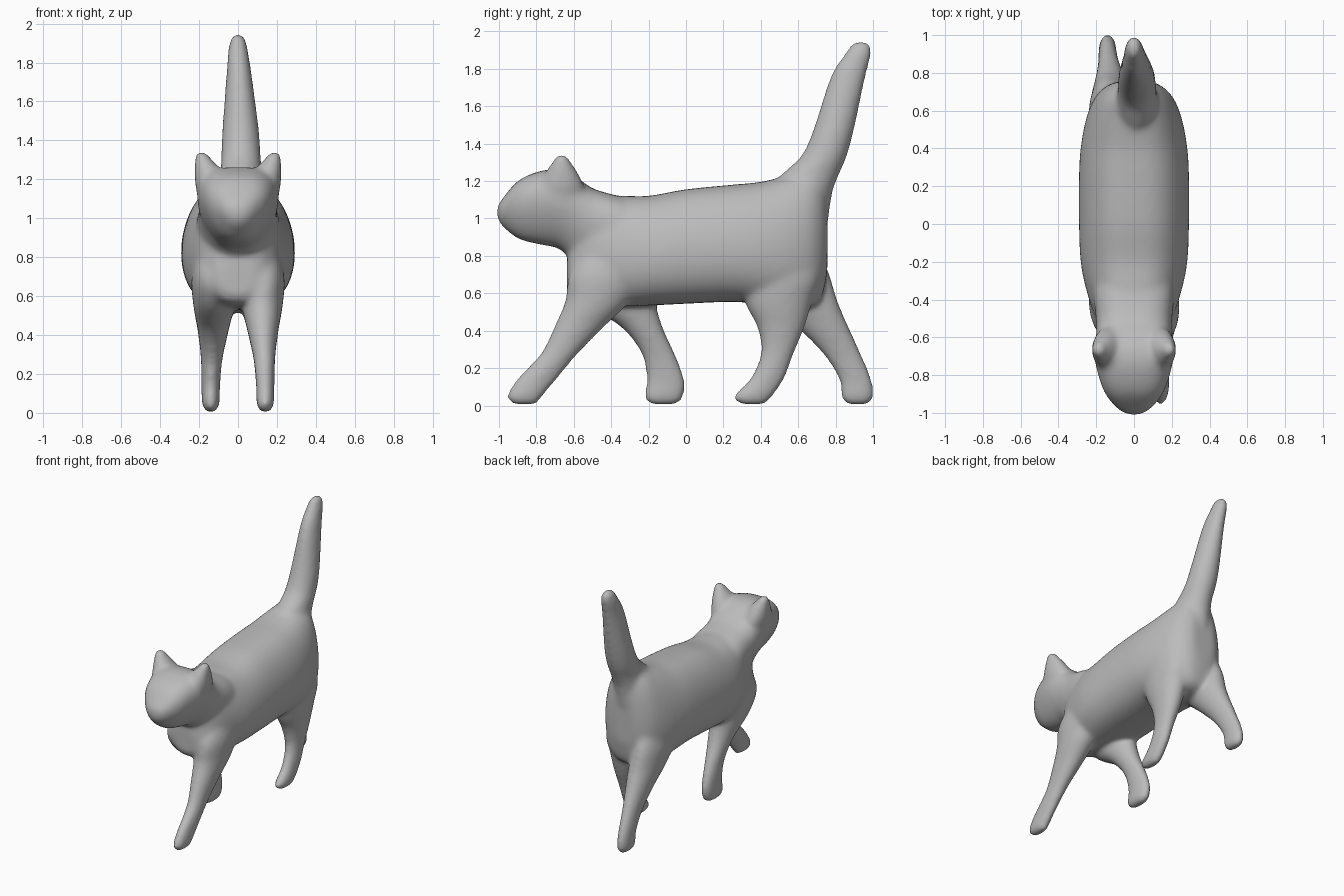
import bpy
import bmesh
from math import cos, sin, pi, copysign
from mathutils import Vector

SIDES, STEPS = 48, 6

cube = bpy.data.objects.get("Cube")
if cube:
    bpy.data.objects.remove(cube)


def spline(rows):
    """Smoothly interpolate rows of ring measurements (Catmull-Rom)."""
    pts = [Vector(r) for r in rows]
    out = []
    for i in range(len(pts) - 1):
        p, q = pts[i], pts[i + 1]
        before = pts[i - 1] if i else p
        after = pts[i + 2] if i + 2 < len(pts) else q
        for k in range(STEPS):
            t = k / STEPS
            m, n = (q - before) / 2, (after - p) / 2
            out.append(p + m * t + (3 * (q - p) - 2 * m - n) * t**2
                       + (2 * (p - q) + m + n) * t**3)
    return out + [pts[-1]]


def loft(bm, rows, axis, power=1.0, taper=0.0):
    """Closed tube of rounded rings stacked along y or z.
    Each row: position, x centre, x radius, other centre, other radius."""
    rings = []
    for pos, xc, xr, oc, orad in spline(rows):
        ring = []
        for k in range(SIDES):
            a = 2 * pi * k / SIDES
            c, s = cos(a), sin(a)
            x = xc + xr * copysign(abs(c) ** power, c) * (1 + taper * s)
            o = oc + orad * s
            ring.append(bm.verts.new((x, pos, o) if axis == "y" else (x, o, pos)))
        rings.append(ring)
    for r, q in zip(rings, rings[1:]):
        for k in range(SIDES):
            j = (k + 1) % SIDES
            bm.faces.new((r[k], r[j], q[j], q[k]))
    bm.faces.new(rings[0])
    bm.faces.new(rings[-1])


bm = bmesh.new()

# Torso: y, half width, bottom, top
torso = [(-.63, .08, .61, .79), (-.6, .135, .57, .92), (-.5, .195, .55, 1.10),
         (-.35, .245, .535, 1.115), (-.2, .275, .54, 1.115), (0, .284, .55, 1.15),
         (.25, .284, .56, 1.175), (.4, .275, .545, 1.19), (.55, .248, .52, 1.225),
         (.66, .205, .53, 1.25), (.72, .15, .58, 1.22), (.75, .09, .72, 1.12)]
loft(bm, [(y, 0, w, (a + b) / 2, (b - a) / 2) for y, w, a, b in torso],
     "y", power=.72, taper=-.09)

# Head and neck: y, half width, bottom, top
head = [(-1.005, .03, 1, 1.06), (-.975, .08, .96, 1.105), (-.89, .145, .895, 1.2),
        (-.77, .184, .865, 1.25), (-.68, .196, .845, 1.255), (-.6, .188, .78, 1.225),
        (-.5, .188, .7, 1.155), (-.35, .2, .65, 1.11), (-.2, .17, .7, 1.05)]
loft(bm, [(y, 0, w, (a + b) / 2, (b - a) / 2) for y, w, a, b in head],
     "y", power=.7, taper=.26)

# Ears: z, x centre, x radius, y radius
ear = [(1.05, .12, .06, .09), (1.15, .137, .073, .115), (1.21, .145, .072, .1),
       (1.26, .16, .058, .072), (1.31, .182, .035, .04), (1.34, .19, .018, .02)]
for side in (-1, 1):
    loft(bm, [(z, side * x, r, -.665, d) for z, x, r, d in ear], "z")

# Tail: z, x centre, half width, front, back
tail = [(.85, 0, .08, .5, .72), (1, 0, .1, .46, .755), (1.15, .01, .115, .46, .78),
        (1.24, .015, .1, .525, .815), (1.33, .015, .096, .62, .853),
        (1.47, .013, .087, .685, .892), (1.75, .005, .058, .775, .953),
        (1.87, 0, .044, .847, .985), (1.92, 0, .032, .88, .985),
        (1.943, 0, .018, .905, .965)]
loft(bm, [(z, x, w, (a + b) / 2, (b - a) / 2) for z, x, w, a, b in tail], "z")

# Legs: shared z, x centre, half width, then front and back edges per leg
leg = [(.01, .14, .022), (.045, .14, .04), (.14, .14, .042), (.28, .135, .051),
       (.42, .128, .074), (.56, .125, .1), (.72, .135, .095), (.95, .11, .05)]
strides = {
    "front left": (1, (-.92, -.955, -.9, -.77, -.7, -.64, -.61, -.45),
                   (-.8, -.775, -.695, -.58, -.445, -.31, -.25, -.3)),
    "front right": (-1, (-.19, -.222, -.207, -.235, -.34, -.54, -.6, -.45),
                    (-.05, -.017, -.012, -.065, -.13, -.17, -.2, -.3)),
    "back left": (1, (.3, .255, .345, .405, .385, .32, .33, .45),
                  (.42, .455, .52, .573, .63, .67, .705, .62)),
    "back right": (-1, (.86, .832, .822, .735, .6, .45, .36, .45),
                   (.975, 1, .988, .93, .865, .805, .755, .65)),
}
for side, fronts, backs in strides.values():
    loft(bm, [(z, side * x, w, (a + b) / 2, (b - a) / 2)
              for (z, x, w), a, b in zip(leg, fronts, backs)], "z")

bmesh.ops.recalc_face_normals(bm, faces=bm.faces)
mesh = bpy.data.meshes.new("walking_cat")
bm.to_mesh(mesh)
bm.free()
cat = bpy.data.objects.new("walking_cat", mesh)
bpy.context.collection.objects.link(cat)

# Grey clay colour
grey = bpy.data.materials.new("plain_grey")
grey.use_nodes = True
colour = (.5, .5, .5, 1)
grey.diffuse_color = colour
shader = next(n for n in grey.node_tree.nodes if n.type == "BSDF_PRINCIPLED")
shader.inputs["Base Color"].default_value = colour
mesh.materials.append(grey)

# Fuse the parts into one skin, soften the joins, restore lost thickness
fuse = cat.modifiers.new("fuse", "REMESH")
fuse.mode = "VOXEL"
fuse.voxel_size = .014
fuse.use_smooth_shade = True
soften = cat.modifiers.new("soften", "SMOOTH")
soften.factor = .5
soften.iterations = 22
thicken = cat.modifiers.new("thicken", "DISPLACE")
thicken.mid_level = 0
thicken.strength = .006
